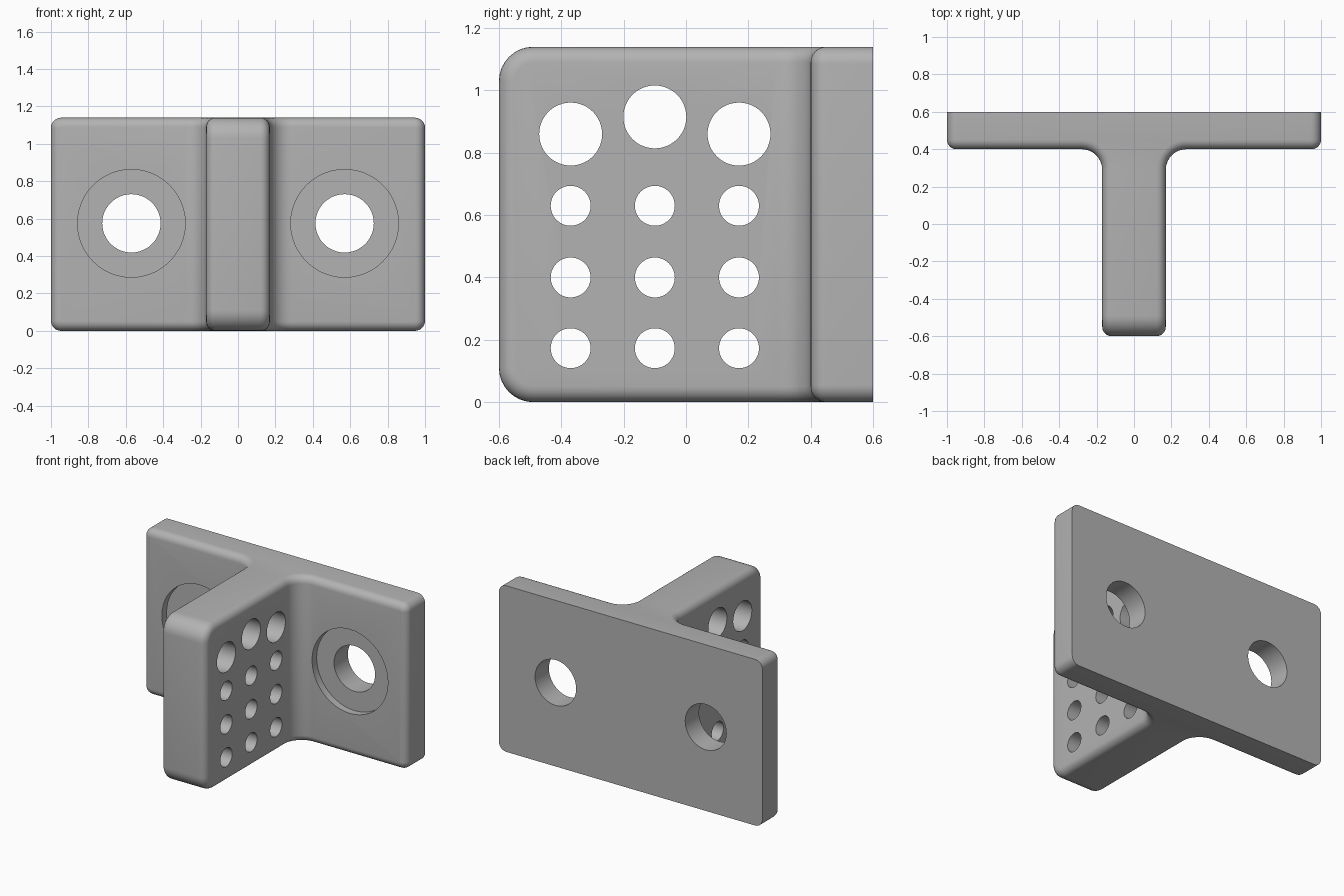
import bpy, bmesh, math
from mathutils import Matrix

if "Cube" in bpy.data.objects:
    bpy.data.objects.remove(bpy.data.objects["Cube"], do_unlink=True)

H, BACK, PLATE_Y, NOSE, WEB = 1.14, 0.6, 0.4, -0.6, 0.17


def near(a, b):
    return abs(a - b) < 1e-4


def bevel(bm, rule, radius, segments=8):
    edges = [e for e in bm.edges if rule(*[v.co for v in e.verts], e)]
    bmesh.ops.bevel(bm, geom=edges, offset=radius, offset_type='OFFSET',
                    segments=segments, profile=0.5, affect='EDGES',
                    clamp_overlap=False)


# T-shaped profile extruded upwards
half = [(1, BACK), (1, PLATE_Y), (WEB, PLATE_Y), (WEB, NOSE)]
outline = half + [(-x, y) for x, y in reversed(half)]
bm = bmesh.new()
base = bm.faces.new([bm.verts.new((x, y, 0)) for x, y in outline])
up = bmesh.ops.extrude_face_region(bm, geom=[base])["geom"]
bmesh.ops.translate(bm, vec=(0, 0, H),
                    verts=[g for g in up if isinstance(g, bmesh.types.BMVert)])
bmesh.ops.recalc_face_normals(bm, faces=bm.faces)

# Inner fillets, nose corners and plate corners
bevel(bm, lambda a, b, e: near(abs(a.x), WEB) and near(a.x, b.x)
      and near(a.y, PLATE_Y) and near(b.y, PLATE_Y), 0.11)
bevel(bm, lambda a, b, e: near(a.y, NOSE) and near(b.y, NOSE)
      and near(a.z, b.z), 0.11)
bevel(bm, lambda a, b, e: near(abs(a.x), 1) and near(a.x, b.x)
      and near(a.z, b.z), 0.055)

# Soft rim everywhere except the flat mounting face
bevel(bm, lambda a, b, e: e.calc_face_angle(0) > 1
      and not (near(a.y, BACK) and near(b.y, BACK)), 0.05, 6)
mesh = bpy.data.meshes.new("bracket")
bm.to_mesh(mesh)
bm.free()
bracket = bpy.data.objects.new("bracket", mesh)
bpy.context.collection.objects.link(bracket)


# Drills for the mounting holes, counterbores and web holes
def drill(bm, centre, radius, depth, axis):
    turn = Matrix.Rotation(math.pi / 2, 4, 'Y' if axis == 'X' else 'X')
    bmesh.ops.create_cone(bm, cap_ends=True, segments=48, radius1=radius,
                          radius2=radius, depth=depth,
                          matrix=Matrix.Translation(centre) @ turn)


def cut(name, drills):
    bm = bmesh.new()
    for d in drills:
        drill(bm, *d)
    me = bpy.data.meshes.new(name)
    bm.to_mesh(me)
    bm.free()
    cutter = bpy.data.objects.new(name, me)
    cutter.hide_render = True
    bpy.context.collection.objects.link(cutter)
    mod = bracket.modifiers.new(name, 'BOOLEAN')
    mod.operation, mod.solver, mod.object = 'DIFFERENCE', 'EXACT', cutter
    bpy.ops.object.modifier_apply(modifier=name)
    bpy.data.objects.remove(cutter, do_unlink=True)


bpy.ops.object.select_all(action='DESELECT')
bracket.select_set(True)
bpy.context.view_layer.objects.active = bracket

sides = (-0.57, 0.57)
cut("counterbore_cutter", [((x, PLATE_Y, 0.575), 0.288, 0.1, 'Y') for x in sides])
cut("mounting_hole_cutter", [((x, 0.5, 0.575), 0.156, 0.6, 'Y') for x in sides])
holes = []
for y, top in ((-0.37, 0.86), (-0.1, 0.915), (0.17, 0.86)):
    holes.append(((0, y, top), 0.101, 1, 'X'))
    holes += [((0, y, z), 0.064, 1, 'X') for z in (0.173, 0.4, 0.63)]
cut("web_hole_cutter", holes)

# Plain grey finish
grey = bpy.data.materials.new("plain grey")
grey.use_nodes = True
colour = (0.45, 0.45, 0.45, 1)
grey.diffuse_color = colour
grey.node_tree.nodes["Principled BSDF"].inputs["Base Color"].default_value = colour
bracket.data.materials.clear()
bracket.data.materials.append(grey)
for p in bracket.data.polygons:
    p.material_index = 0
bpy.ops.object.shade_smooth_by_angle(angle=math.radians(35))
